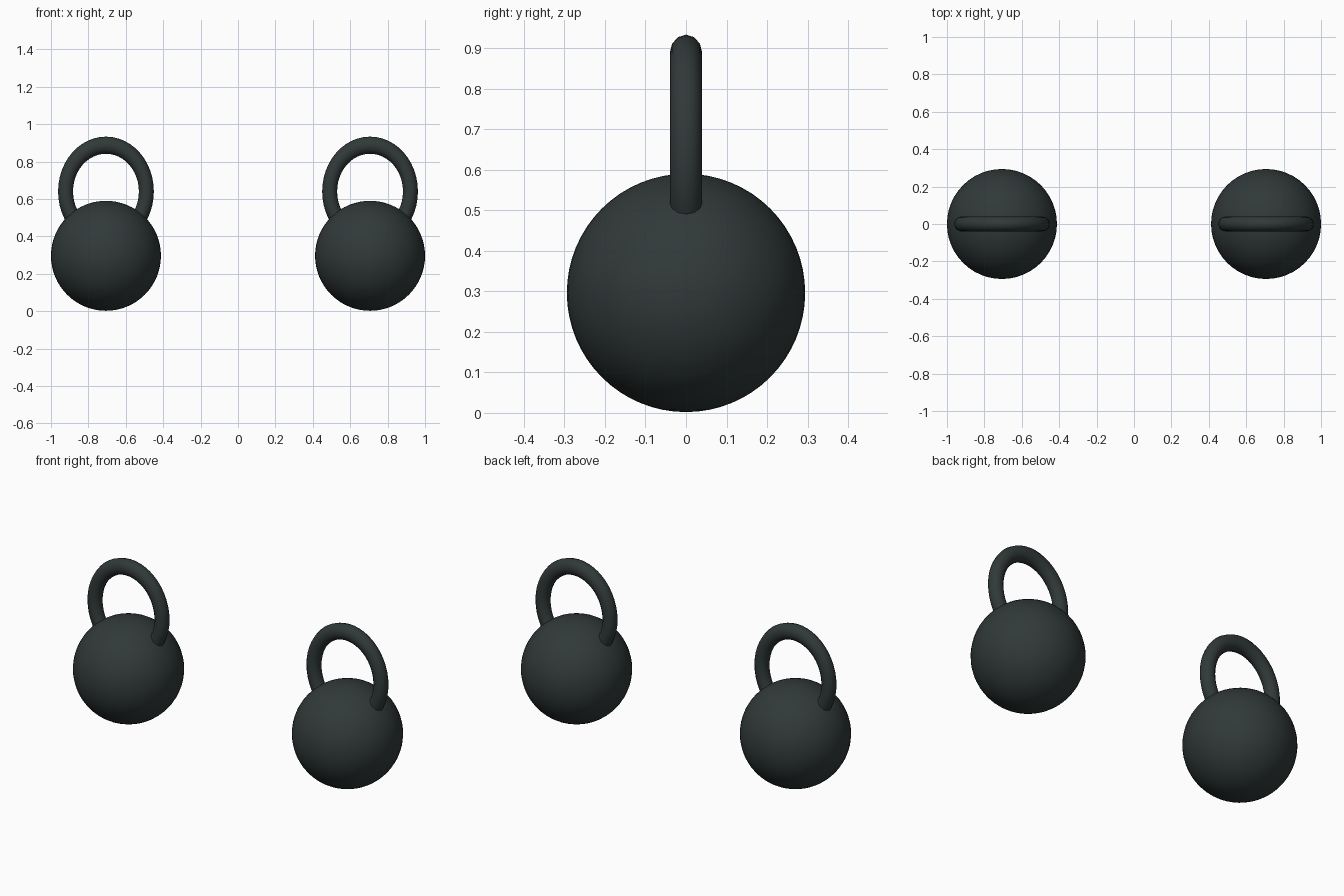
import bpy, math
from mathutils import Matrix

if "Cube" in bpy.data.objects:
    bpy.data.objects.remove(bpy.data.objects["Cube"])

iron = bpy.data.materials.new("dark_iron")
iron.diffuse_color = (0.03, 0.041, 0.04, 1)
iron.use_nodes = True
iron.node_tree.nodes["Principled BSDF"].inputs["Base Color"].default_value = iron.diffuse_color


def finish(name):
    """Name the new part, bake its transform, colour it and smooth it."""
    ob = bpy.context.object
    ob.name = ob.data.name = name
    ob.data.materials.append(iron)
    bpy.ops.object.transform_apply(location=False, rotation=True, scale=True)
    bpy.ops.object.shade_smooth_by_angle(angle=math.radians(40))
    return ob


for side, x in (("left", -0.706), ("right", 0.706)):
    # Round weight resting on the floor
    bpy.ops.mesh.primitive_uv_sphere_add(segments=48, ring_count=32, radius=0.294,
                                         location=(x, 0, 0.296))
    finish(side + "_ball")

    # Upright ring handle, stretched taller, its lower part sunk in the ball
    bpy.ops.mesh.primitive_torus_add(major_segments=48, minor_segments=12,
                                     major_radius=0.216, minor_radius=0.04,
                                     location=(x, 0, 0.64),
                                     rotation=(math.radians(90), 0, 0))
    bpy.context.object.scale = (1, 1.145, 1)
    finish(side + "_handle")
